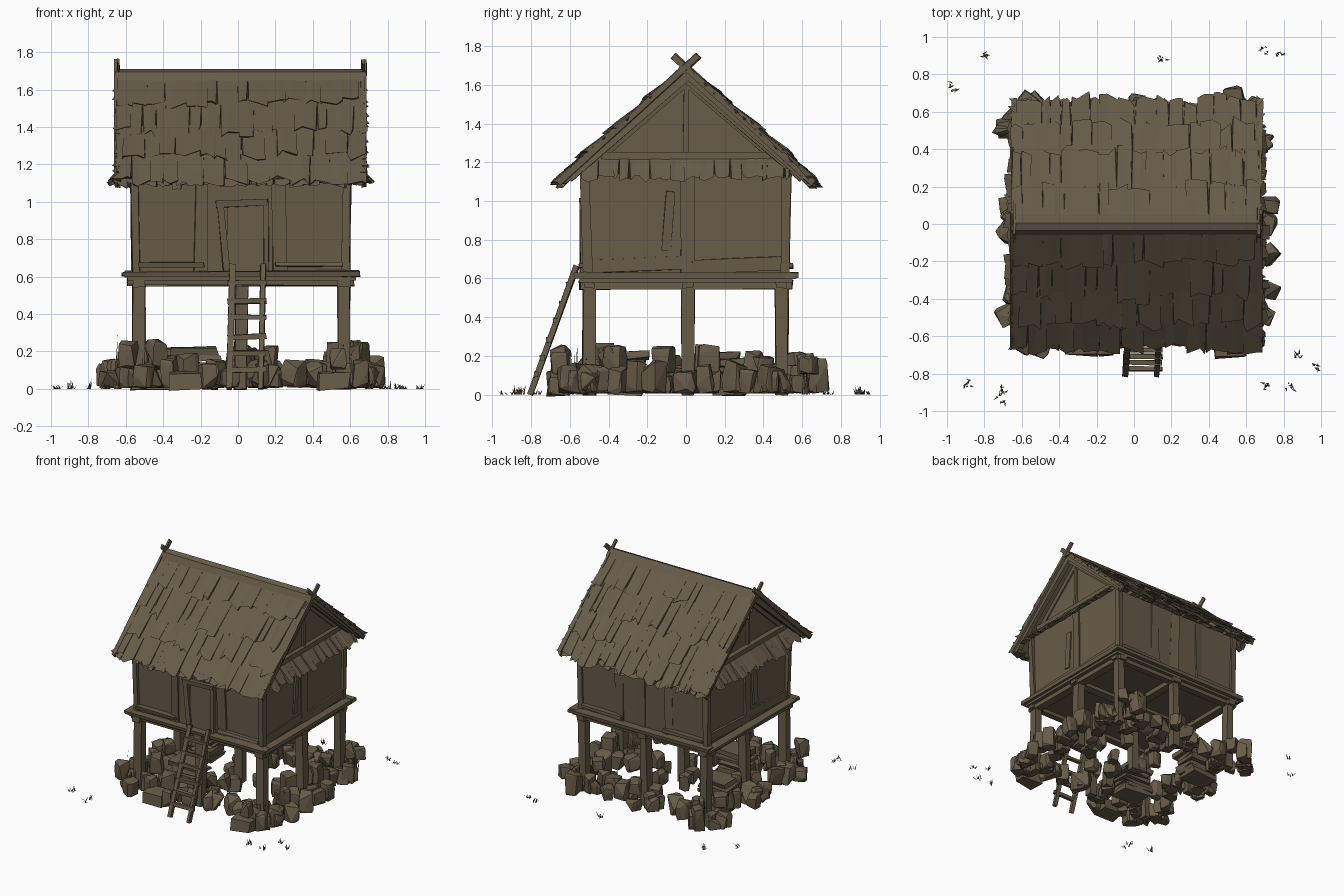
import bpy, bmesh, math, random
from mathutils import Vector, Matrix

if "Cube" in bpy.data.objects:
    bpy.data.objects.remove(bpy.data.objects["Cube"])

random.seed(7)
R = random.uniform
mat = bpy.data.materials.new("weathered brown")
mat.diffuse_color = (0.135, 0.106, 0.065, 1)
mat.use_nodes = True
mat.node_tree.nodes["Principled BSDF"].inputs["Base Color"].default_value = mat.diffuse_color
CX, RZ, SL = 0.015, 1.69, 0.86      # house centre x, ridge height, roof slope


def finish(name, bm):
    bmesh.ops.recalc_face_normals(bm, faces=bm.faces)
    me = bpy.data.meshes.new(name)
    bm.to_mesh(me)
    bm.free()
    me.materials.append(mat)
    ob = bpy.data.objects.new(name, me)
    bpy.context.collection.objects.link(ob)
    return ob


def add_box(bm, lo, hi, jit=0.0):
    c = [(a + b) / 2 for a, b in zip(lo, hi)]
    s = [b - a for a, b in zip(lo, hi)]
    m = Matrix.Translation(c) @ Matrix.Diagonal((*s, 1))
    for v in bmesh.ops.create_cube(bm, size=1, matrix=m)["verts"]:
        v.co += Vector((R(-jit, jit), R(-jit, jit), R(-jit, jit)))


def add_beam(bm, p, q, w, h, jit=0.004):
    p, q = Vector(p), Vector(q)
    d = q - p
    z = d.normalized()
    ref = Vector((1, 0, 0)) if abs(z.x) < 0.9 else Vector((0, 1, 0))
    y = z.cross(ref).normalized()
    x = y.cross(z)
    rot = Matrix((x, y, z)).transposed().to_4x4()
    m = Matrix.Translation((p + q) / 2) @ rot @ Matrix.Diagonal((w, h, d.length, 1))
    for v in bmesh.ops.create_cube(bm, size=1, matrix=m)["verts"]:
        v.co += Vector((R(-jit, jit), R(-jit, jit), R(-jit, jit)))


def prism(name, profile, x0, x1):
    bm = bmesh.new()
    a = [bm.verts.new((x0, y, z)) for y, z in profile]
    b = [bm.verts.new((x1, y, z)) for y, z in profile]
    bm.faces.new(a)
    bm.faces.new(b)
    for i in range(len(a)):
        j = (i + 1) % len(a)
        bm.faces.new((a[i], a[j], b[j], b[i]))
    return finish(name, bm)


# stilts, three by three
PX, PY = (-0.53, 0.02, 0.565), (-0.5, 0.01, 0.495)
bm = bmesh.new()
for x in PX:
    for y in PY:
        add_beam(bm, (x + R(-.01, .01), y, 0), (x, y, 0.56), 0.062, 0.062, 0.006)
finish("stilts", bm)

# platform: joists, floor and edge boards
bm = bmesh.new()
for x in PX:
    add_box(bm, (x - .035, -0.55, 0.545), (x + .035, 0.55, 0.59), 0.005)
for y in PY:
    add_box(bm, (-0.59, y - .03, 0.55), (0.62, y + .03, 0.592), 0.005)
finish("joists", bm)
bm = bmesh.new()
add_box(bm, (-0.59, -0.55, 0.58), (0.63, 0.55, 0.615))
for s in (-1, 1):
    add_box(bm, (-0.61, s * .55 - .03, 0.598), (0.65, s * .55 + .03, 0.63), 0.006)
    add_box(bm, (CX + s * .605 - .03, -0.57, 0.6), (CX + s * .605 + .03, 0.57, 0.628), 0.006)
finish("platform", bm)

# walls with gable, as one house-shaped solid
prism("walls", [(-.51, .61), (.515, .61), (.525, 1.2), (0, RZ - .04), (-.525, 1.2)],
      CX - .56, CX + .565)

# timber framing on the walls
bm = bmesh.new()
for sx in (-1, 1):
    X = CX + sx * 0.56
    for sy in (-1, 1):
        add_beam(bm, (X, sy * .508, .61), (X + sx * .008, sy * .522, 1.2), .045, .045, .006)
    add_beam(bm, (X, 0.005, .62), (X, 0.005, 1.22), .03, .07, .006)
    add_beam(bm, (X, -0.1, .74), (X, -0.08, 1.05), .03, .05, .004)
    for y0, y1 in ((-.5, -.02), (.03, .5)):
        add_beam(bm, (X, y0, .66), (X, y1, .68), .03, .07)
    add_beam(bm, (X + sx * .02, -.44, 1.235), (X + sx * .02, .44, 1.235), .04, .035)
    add_beam(bm, (X, 0, 1.22), (X, 0, RZ - .08), .04, .025)
    for s in (-1, 1):
        add_beam(bm, (X, s * .43, 1.24), (X, 0, 1.61), .035, .04)
for s in (-1, 1):
    for x in (-.19, .21) if s < 0 else (-.2, .02, .23):
        add_beam(bm, (x + R(-.02, .02), s * .512, .62), (x, s * .522, 1.15), .07, .028, .01)
    for x0, x1 in ((-.53, -.18), (.2, .56)):
        add_beam(bm, (x0, s * .512, .665), (x1, s * .512, .665), .08, .026, .006)
finish("wall_framing", bm)

# door with frame
bm = bmesh.new()
add_box(bm, (-.06, -.53, .63), (.14, -.5, .98), .003)
add_beam(bm, (-.06, -.53, .62), (-.095, -.53, 1.0), .035, .035)
add_beam(bm, (.15, -.53, .62), (.15, -.53, 1.0), .025, .035)
add_beam(bm, (-.12, -.535, .985), (.16, -.535, 1.0), .03, .035)
finish("door", bm)

# ladder
bm = bmesh.new()
for x in (-.035, .13):
    add_beam(bm, (x - .01, -.805, 0), (x + .005, -.565, .665), .032, .028)
for z in (.1, .19, .28, .38, .47, .56):
    y = -.805 + z * .36 - .005
    add_beam(bm, (-.055, y, z + R(-.01, .01)), (.15, y, z + R(-.01, .01)), .026, .026)
finish("ladder", bm)

# roof slab following the slope
e = 0.63
prism("roof_slab", [(0, RZ), (e, RZ - SL * e - .01), (e - .03, RZ - SL * e - .045), (0, RZ - .06),
                    (-e + .03, RZ - SL * e - .045), (-e, RZ - SL * e - .01)], CX - .65, CX + .65)


def thatch(name, surf, u0, u1, rows, width, drop, lmax=.024):
    """Rows of ragged wedge-shaped clumps; surf(u, t, lift) gives a point."""
    bm = bmesh.new()
    for t0, t1 in rows:
        u = u0
        while u < u1 - .01:
            w = min(width * R(.5, 1.5), u1 - u)
            up = [surf(u + w * k, t0, .004) for k in (0, .5, 1)]
            k1 = R(.2, .8)
            base = R(-drop, drop) * .6
            ends = [t1 + base + R(-drop, drop) * .7 for _ in range(3)]
            lift = R(.006, lmax)
            lo = [surf(u + w * k + R(-.01, .01), t, lift + R(-.005, .005))
                  for k, t in zip((0, k1, 1), ends)]
            un = [surf(u + w * k, t - .02, -.012) for k, t in zip((0, k1, 1), ends)]
            up, lo, un = ([bm.verts.new(p) for p in r] for r in (up, lo, un))
            for i in (0, 1):
                bm.faces.new((up[i], lo[i], lo[i + 1], up[i + 1]))
                bm.faces.new((lo[i], un[i], un[i + 1], lo[i + 1]))
            bm.faces.new((up[0], un[0], lo[0]))
            bm.faces.new((up[2], lo[2], un[2]))
            u += w
    return finish(name, bm)


# main thatch, both slopes, drooping a little at the eaves
ROWS = [(.48, .665), (.33, .53), (.16, .38), (.01, .2)]


def slope(t):
    return RZ - SL * t - .2 * max(0, t - .55)


for s, n in ((-1, "front"), (1, "back")):
    thatch(n + "_thatch", lambda u, t, l, s=s: (u, s * (t + l * .65), slope(t) + l * .76),
           CX - .67, CX + .67, ROWS, .085, .034)
    # ragged under-fringe at the eaves
    thatch(n + "_eave_fringe", lambda u, t, l, s=s: (u, s * (t + l), slope(t) - .035 + l),
           CX - .65, CX + .65, [(.53, .645)], .06, .02, .012)
# ragged verge along the gable edges
bm = bmesh.new()
for sx in (-1, 1):
    for s in (-1, 1):
        for i in range(15):
            t = .06 + i * .04
            x = CX + sx * .64
            a, b = (Vector((x, s * k, RZ - SL * k + .01)) for k in (t, t + .05))
            tip = Vector((x + sx * R(.025, .05), s * (t + .05), RZ - SL * (t + .05) + R(-.02, .02)))
            vs = [bm.verts.new(p) for p in (a, b, tip, (a + b) / 2 - Vector((0, 0, .04)))]
            for f in ((0, 1, 2), (0, 2, 3), (1, 3, 2), (0, 3, 1)):
                bm.faces.new([vs[k] for k in f])
finish("verge_straw", bm)

# thatch skirt below each gable
for s, n in ((-1, "left"), (1, "right")):
    thatch(n + "_gable_skirt",
           lambda u, t, l, s=s: (CX + s * (.575 + .8 * t + l), u, 1.235 - t + l * .5),
           -.54, .54, [(0, .13)], .06, .025)

# ridge cap and crossed barge boards
prism("ridge_cap", [(-.06, 1.645), (-.035, 1.695), (.005, 1.71), (.05, 1.655), (0, 1.66)],
      CX - .67, CX + .67)
bm = bmesh.new()
for sx in (-1, 1):
    for s in (-1, 1):
        x = CX + sx * (.66 + .007 * s)
        add_beam(bm, (x, s * .065, 1.75), (x, -s * .66, 1.09), .015, .034)
        add_beam(bm, (x - sx * .03, 0, 1.63), (x - sx * .03, -s * .6, 1.115), .03, .035)
finish("barge_boards", bm)


# rocks: hulls of random points
def add_rock(bm, x, y, z, r, h):
    vs = []
    a = R(0, 6.28)
    for i in range(20):
        p = Vector((R(-1, 1), R(-1, 1), R(-1, 1))).normalized()
        p = Vector([math.copysign(abs(c) ** .45, c) for c in p])
        p = Matrix.Rotation(a, 3, 'Z') @ p
        vs.append(bm.verts.new((x + p.x * r, y + p.y * r, max(.005, z + h + p.z * h))))
    out = bmesh.ops.convex_hull(bm, input=vs)
    junk = {g for g in out["geom_interior"] + out["geom_unused"] if isinstance(g, bmesh.types.BMVert)}
    bmesh.ops.delete(bm, geom=list(junk), context='VERTS')


bm = bmesh.new()
for x in PX:
    for y in PY:
        mid = x == PX[1] and y == PY[1]
        for i in range(5 if mid else 14):
            a = i * 2.4 + R(-.3, .3)
            d = R(.07, .19)
            rx, ry = x + d * math.cos(a), y + d * math.sin(a)
            if abs(rx - .05) < .13 and ry < -.58:   # keep the ladder foot clear
                continue
            add_rock(bm, max(-.68, min(.7, rx)), max(-.66, min(.66, ry)),
                     .1 if i % 4 == 3 else 0, R(.04, .065), R(.05, .085))
for x, y, r, h in ((-.7, .5, .05, .07), (-.68, .1, .05, .06), (-.57, .65, .06, .1),
                   (.53, .68, .06, .1), (.73, .1, .05, .08), (.72, -.16, .06, .09),
                   (.73, -.36, .05, .08), (-.16, -.67, .05, .07), (.66, .4, .05, .06),
                   (-.6, -.3, .06, .08), (.3, .5, .06, .08), (-.27, .52, .06, .08),
                   (.3, -.5, .06, .08), (.57, .25, .06, .1), (-.53, .25, .06, .09),
                   (.58, -.25, .06, .09), (-.27, -.5, .06, .1), (.28, .6, .05, .06)):
    add_rock(bm, x, y, 0, r, h)
add_box(bm, (.43, -.715, 0), (.6, -.6, .09), .012)
add_box(bm, (-.36, -.7, 0), (-.2, -.58, .09), .012)
finish("rocks", bm)

# stacks of flat stones
bm = bmesh.new()
for x, y in ((-.22, -.3), (-.45, .2)):
    for i in range(6):
        cx, cy = x + R(-.03, .03), y + R(-.03, .03)
        add_box(bm, (cx - .12, cy - .09, i * .037), (cx + .12, cy + .09, i * .037 + .033), .012)
finish("flat_stones", bm)

# grass tufts
bm = bmesh.new()
TUFTS = ((-.8, .89, .05), (-.97, .73, .03), (.15, .88, .05), (.7, .93, .03), (.78, .91, .03),
         (-.89, -.85, .05), (-.7, -.88, .04), (-.71, -.94, .03), (.71, -.87, .05),
         (.83, -.87, .05), (.97, -.77, .03), (.88, -.7, .03), (-.64, -.52, .3), (.6, -.55, .27),
         (-.5, -.6, .24), (.62, .62, .24))
for x, y, h in TUFTS:
    for i in range(7):
        a = R(0, 6.28)
        c, s = math.cos(a), math.sin(a)
        bx, by = x + R(-.02, .02), y + R(-.02, .02)
        out = R(.01, .03)
        vs = [(bx - s * .006, by + c * .006, 0), (bx + s * .006, by - c * .006, 0),
              (max(-1, min(1, bx + c * out)), by + s * out, h * R(.5, 1))]
        bm.faces.new([bm.verts.new(v) for v in vs])
for s in (-1, 1):   # outermost blades
    bm.faces.new([bm.verts.new(v) for v in ((s * .97, -s * .75, 0), (s * .975, -s * .76, 0),
                                            (s, -s * .765, .02))])
finish("grass", bm)
